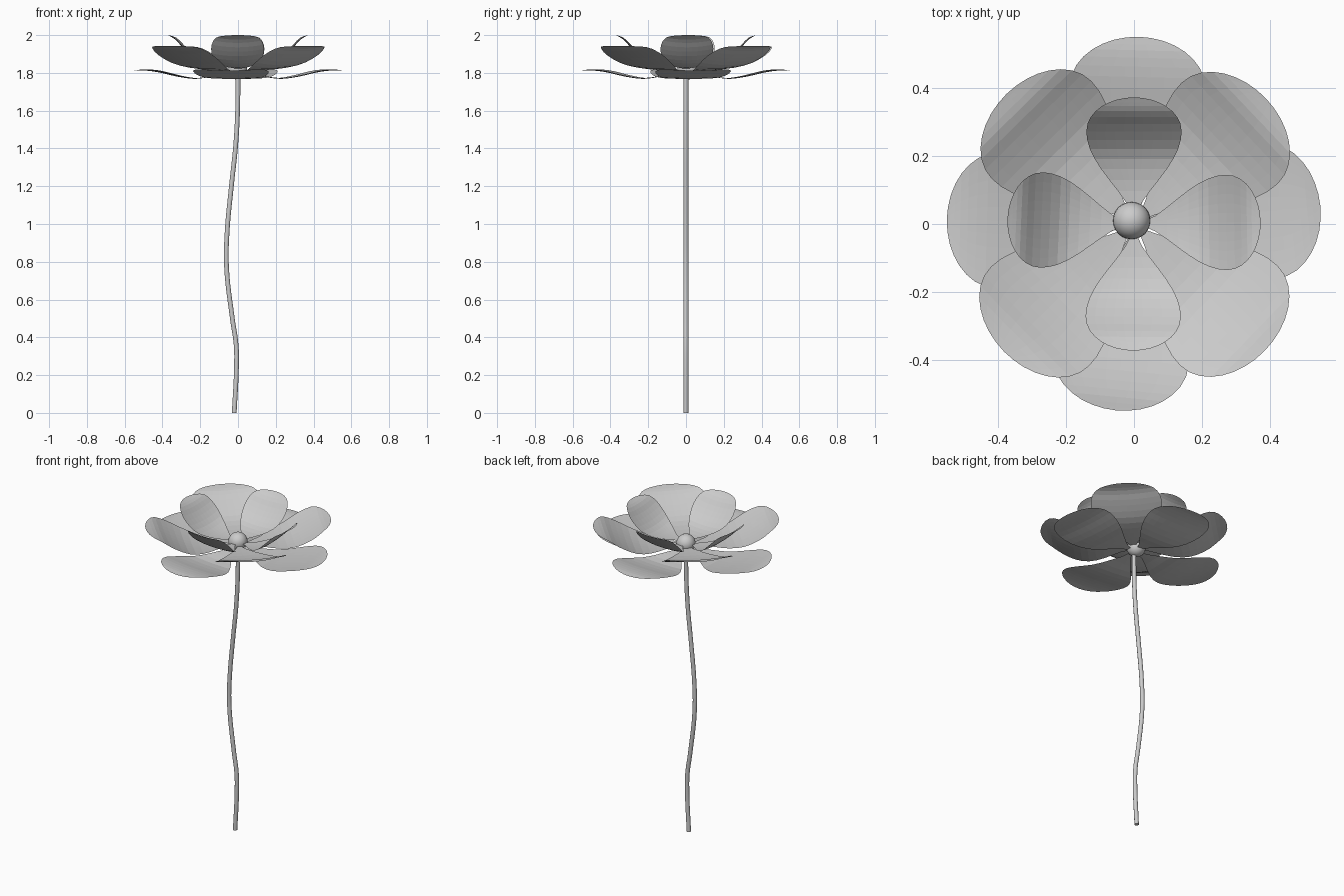
import bpy, bmesh, math

if "Cube" in bpy.data.objects:
    bpy.data.objects.remove(bpy.data.objects["Cube"])

grey = bpy.data.materials.new("light_grey")
grey.diffuse_color = (0.6, 0.6, 0.6, 1)
grey.use_nodes = True
grey.node_tree.nodes["Principled BSDF"].inputs["Base Color"].default_value = grey.diffuse_color


def lerp_profile(pts, r):
    # smooth (Catmull-Rom) height along a radius/height profile
    for i in range(len(pts) - 1):
        if r <= pts[i + 1][0] or i == len(pts) - 2:
            (ra, za), (rb, zb) = pts[i], pts[i + 1]
            rp, zp = pts[max(i - 1, 0)]
            rn, zn = pts[min(i + 2, len(pts) - 1)]
            h = rb - ra
            t = min(max((r - ra) / h, 0), 1)
            ma = (zb - zp) / (rb - rp) * h
            mb = (zn - za) / (rn - ra) * h
            return ((2*t**3 - 3*t**2 + 1) * za + (t**3 - 2*t**2 + t) * ma
                    + (3*t**2 - 2*t**3) * zb + (t**3 - t**2) * mb)


def half_width(t, width, peak=0.71):
    # narrow base, widest near the peak, round tip
    if t < peak:
        return 0.008 + (width - 0.008) * math.sin(math.pi / 2 * t / peak) ** 1.4
    return width * math.sqrt(max(0, 1 - ((t - peak) / (1 - peak)) ** 2))


def petal(name, angle, profile, width, cup, rows=16, cols=10):
    bm = bmesh.new()
    r0, r1 = profile[0][0], profile[-1][0]
    ca, sa = math.cos(math.radians(angle)), math.sin(math.radians(angle))
    grid = []
    for i in range(rows + 1):
        t = math.sin(math.pi / 2 * i / rows)      # rows crowd towards the tip
        r = r0 + (r1 - r0) * t
        w = max(half_width(t, width), 0.002)
        line = []
        for j in range(cols + 1):
            s = -1 + 2 * j / cols
            y = s * w
            z = lerp_profile(profile, r) + cup * (y / width) ** 2
            line.append(bm.verts.new((r * ca - y * sa, r * sa + y * ca, z)))
        grid.append(line)
    for i in range(rows):
        for j in range(cols):
            bm.faces.new((grid[i][j], grid[i + 1][j], grid[i + 1][j + 1], grid[i][j + 1]))
    me = bpy.data.meshes.new(name)
    bm.normal_update()
    bm.to_mesh(me)
    bm.free()
    me.materials.append(grey)
    ob = bpy.data.objects.new(name, me)
    bpy.context.collection.objects.link(ob)


# three tiers: name, angles, radius/height profile, half width, cupping
tiers = [
    ("outer_petal", (5.5, 88.5, 178.5, 264.5),
     [(0.03, 1.80), (0.12, 1.785), (0.22, 1.768), (0.32, 1.78), (0.42, 1.803),
      (0.5, 1.813), (0.55, 1.811)], 0.2, 0.01),
    ("middle_petal", (43.5, 134.5, 224.5, 316),
     [(0.03, 1.81), (0.2, 1.818), (0.3, 1.838), (0.4, 1.885), (0.47, 1.925),
      (0.535, 1.942)], 0.205, 0.015),
    ("inner_petal", (1, 90, 177.5, 269.5),
     [(0.03, 1.822), (0.13, 1.832), (0.21, 1.86), (0.28, 1.92), (0.33, 1.975),
      (0.372, 2.0)], 0.14, 0.015),
]
for name, angles, profile, width, cup in tiers:
    for n, a in enumerate(angles):
        petal(f"{name}_{n + 1}", a, profile, width, cup)

# round flower centre
bpy.ops.mesh.primitive_uv_sphere_add(segments=24, ring_count=12, radius=0.055,
                                     location=(-0.007, 0.01, 1.82))
centre = bpy.context.object
centre.name = "flower_centre"
centre.data.materials.append(grey)
bpy.ops.object.shade_smooth_by_angle()

# gently wavy stem
path = [(-0.02, 0), (-0.008, 0.25), (-0.01, 0.36), (-0.03, 0.5), (-0.061, 0.78),
        (-0.058, 0.95), (-0.035, 1.2), (-0.012, 1.42), (-0.002, 1.6), (0, 1.8)]
cu = bpy.data.curves.new("stem", 'CURVE')
cu.dimensions = '3D'
cu.bevel_depth = 0.013
cu.bevel_resolution = 3
cu.resolution_u = 6
cu.use_fill_caps = True
sp = cu.splines.new('BEZIER')
sp.bezier_points.add(len(path) - 1)
for p, (x, z) in zip(sp.bezier_points, path):
    p.co = (x, 0, z)
    p.handle_left_type = p.handle_right_type = 'AUTO'
cu.materials.append(grey)
bpy.context.collection.objects.link(bpy.data.objects.new("stem", cu))
